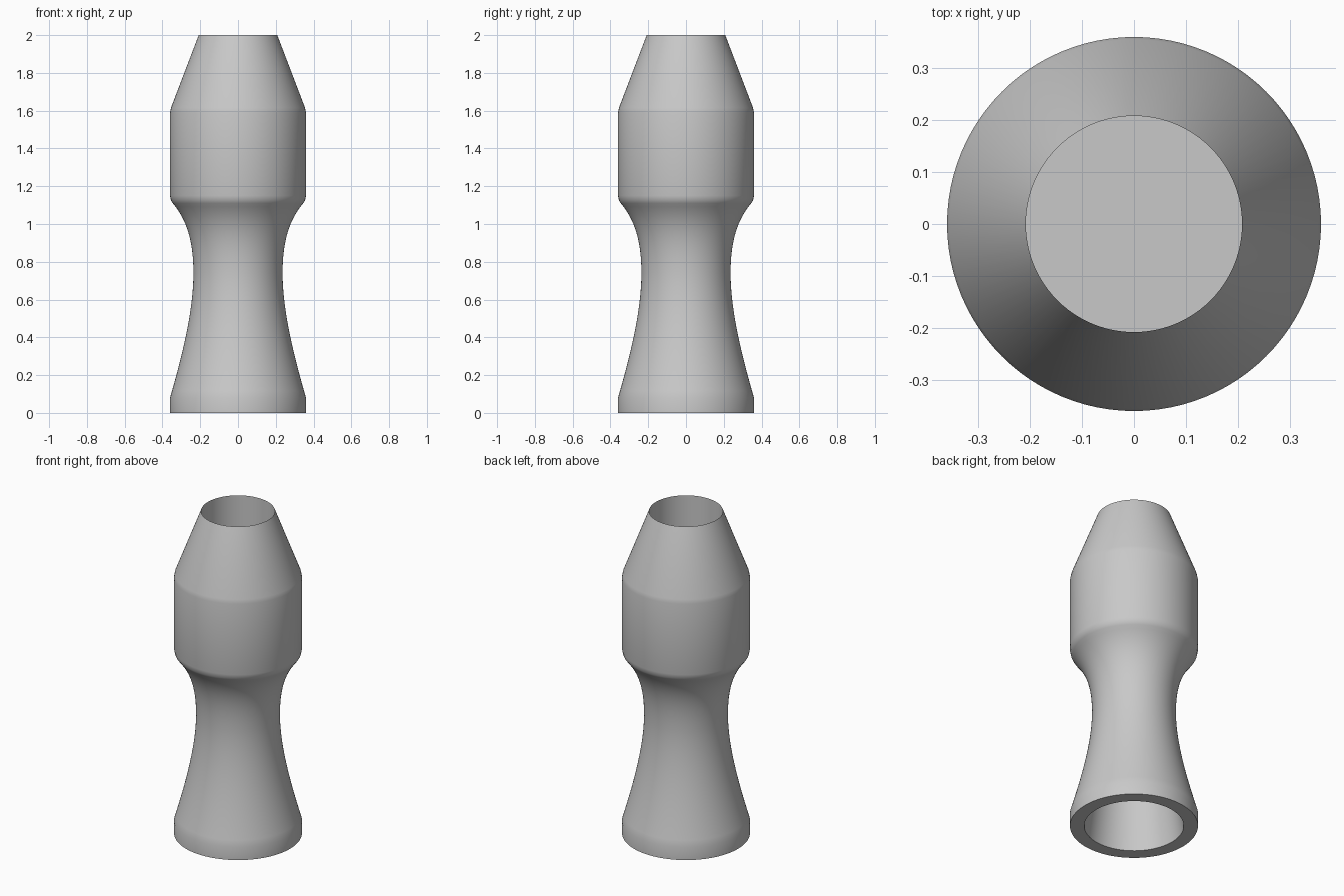
import bpy, math
from mathutils import Vector
from mathutils.geometry import interpolate_bezier

SEGMENTS = 96

cube = bpy.data.objects.get("Cube")
if cube:
    bpy.data.objects.remove(cube, do_unlink=True)

grey = bpy.data.materials.new("plain grey")
grey.use_nodes = True
colour = (0.58, 0.58, 0.58, 1)
grey.diffuse_color = colour
grey.node_tree.nodes["Principled BSDF"].inputs["Base Color"].default_value = colour


def curve(a, b, c, d, count):
    """Points on a bezier in the (radius, height) plane."""
    pts = [Vector((r, z, 0)) for r, z in (a, b, c, d)]
    return [(p.x, p.y) for p in interpolate_bezier(*pts, count)]


def lathe(name, profile):
    """Revolve a profile of (radius, height) points; a zero radius makes a pole."""
    verts, rings, faces = [], [], []
    for r, z in profile:
        n = SEGMENTS if r > 0 else 1
        rings.append([len(verts) + i for i in range(n)])
        for i in range(n):
            a = 2 * math.pi * i / SEGMENTS
            verts.append((r * math.cos(a), r * math.sin(a), z))
    for low, high in zip(rings, rings[1:]):
        for i in range(SEGMENTS):
            j = (i + 1) % SEGMENTS
            quad = [low[i % len(low)], low[j % len(low)],
                    high[j % len(high)], high[i % len(high)]]
            faces.append(list(dict.fromkeys(quad)))
    mesh = bpy.data.meshes.new(name)
    mesh.from_pydata(verts, [], faces)
    mesh.materials.append(grey)
    obj = bpy.data.objects.new(name, mesh)
    bpy.context.collection.objects.link(obj)
    bpy.ops.object.select_all(action='DESELECT')
    obj.select_set(True)
    bpy.context.view_layer.objects.active = obj
    bpy.ops.object.shade_smooth_by_angle(angle=math.radians(40))
    return obj


# Underside recess, foot ring, flared waist, barrel, tapered neck and top bore
recess = [(0, 0.5), (0.21, 0.5), (0.28, 0)]
foot = [(0.36, 0), (0.36, 0.08)]
lower_waist = curve((0.36, 0.08), (0.29, 0.32), (0.236, 0.55), (0.236, 0.74), 20)
upper_waist = curve((0.236, 0.74), (0.236, 0.93), (0.28, 1.03), (0.345, 1.11), 14)
barrel = [(0.355, 1.125), (0.36, 1.15), (0.36, 1.59), (0.355, 1.615)]
neck_and_bore = [(0.208, 2), (0.208, 0.55), (0, 0.55)]

lathe("hollow_body", recess + foot + lower_waist[1:] + upper_waist[1:]
      + barrel + neck_and_bore)
